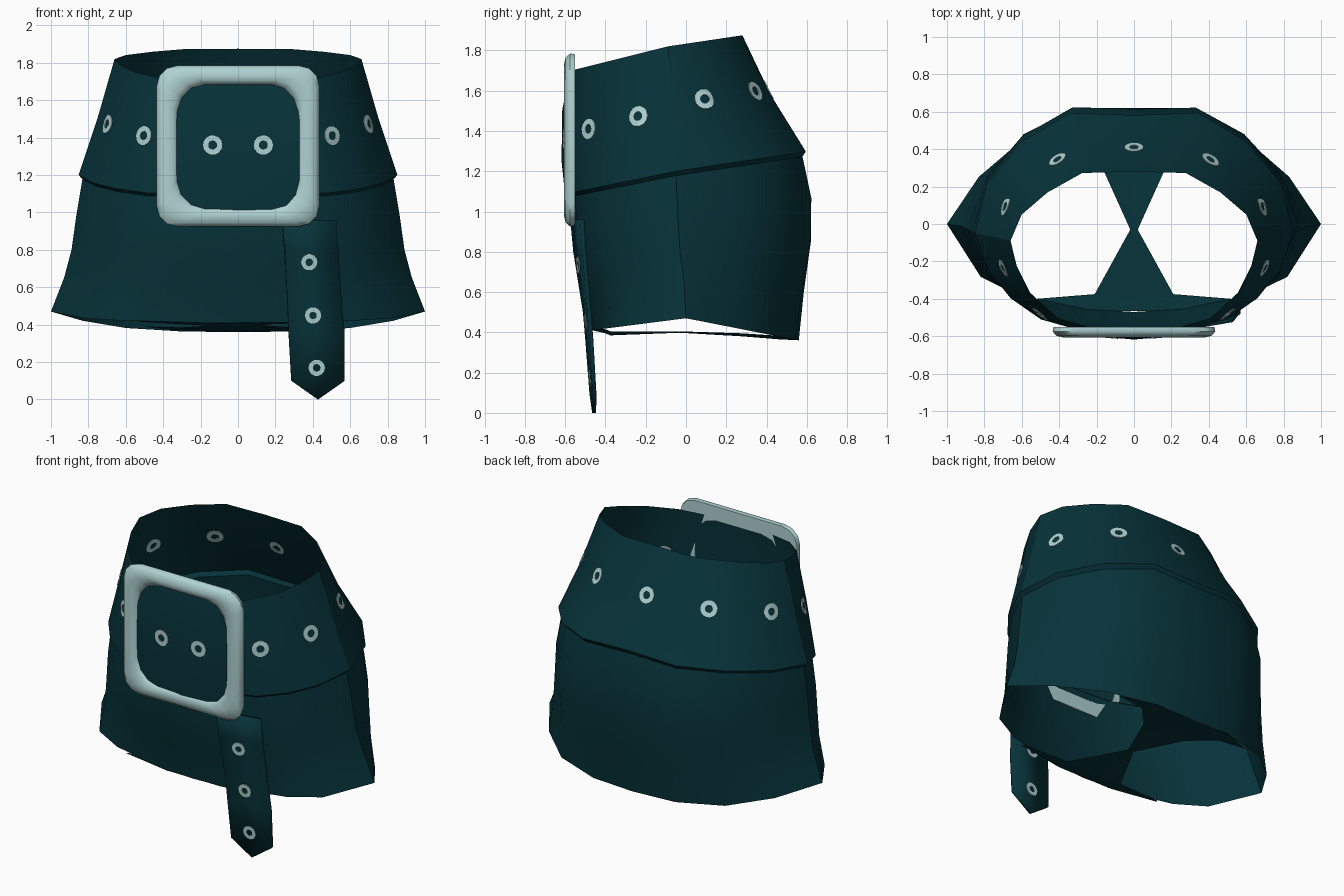
import bpy, bmesh, math
from mathutils import Vector
from mathutils.bvhtree import BVHTree

cube = bpy.data.objects.get("Cube")
if cube:
    bpy.data.objects.remove(cube, do_unlink=True)


def make_material(name, rgb):
    mat = bpy.data.materials.new(name)
    mat.use_nodes = True
    mat.diffuse_color = (*rgb, 1)
    mat.node_tree.nodes["Principled BSDF"].inputs["Base Color"].default_value = (*rgb, 1)
    return mat


teal = make_material("dark teal cloth", (0.002, 0.033, 0.042))
metal = make_material("pale metal", (0.43, 0.64, 0.64))


def make_object(name, verts, faces, mat, angle=32):
    mesh = bpy.data.meshes.new(name)
    mesh.from_pydata(verts, [], faces)
    mesh.materials.append(mat)
    obj = bpy.data.objects.new(name, mesh)
    bpy.context.collection.objects.link(obj)
    bpy.ops.object.select_all(action="DESELECT")
    obj.select_set(True)
    bpy.context.view_layer.objects.active = obj
    bpy.ops.object.shade_smooth_by_angle(angle=math.radians(angle))
    return obj


def loft(rings, close=False):
    """Quads between closed rings of equal length, listed from bottom to top."""
    n = len(rings[0])
    verts = [v for ring in rings for v in ring]
    faces = []
    for r in range(len(rings) if close else len(rings) - 1):
        a, b = r * n, (r + 1) % len(rings) * n
        faces += [(a + i, a + (i + 1) % n, b + (i + 1) % n, b + i) for i in range(n)]
    return verts, faces


def ladder(count, width=2):
    """Quads of a grid with the given number of rows and columns."""
    return [(r * width + c, (r + 1) * width + c, (r + 1) * width + c + 1, r * width + c + 1)
            for r in range(count - 1) for c in range(width - 1)]


# Half outlines from front centre to side and from side to back centre
WAIST_FRONT = [(0, 1), (.35, .97), (.62, .86), (.84, .58), (.95, .28), (1, 0)]
HEM_FRONT = [(0, 1), (.25, .97), (.5, .86), (.62, .81), (.82, .6), (1, 0)]
WAIST_BACK = [(.91, .38), (.7, .7), (.42, .98), (0, 1)]
HEM_BACK = [(.83, .45), (.6, .8), (.3, .97), (0, 1)]


def skirt_ring(blend, bulge, width, side_y, front_y, back_y, side_z, front_z, back_z):
    half = []
    for top, low, y, z, full in ((WAIST_FRONT, HEM_FRONT, front_y, front_z, 0),
                                 (WAIST_BACK, HEM_BACK, back_y, back_z, bulge)):
        for p, q in zip(top, low):
            u, v = Vector(p).lerp(Vector(q), blend)
            scale = 1 + full * u * v
            half.append((u * width * scale, side_y + v * scale * (y - side_y),
                         side_z + v * (z - side_z)))
    return half + [(-x, y, z) for x, y, z in half[-2:0:-1]]


# Skirt with the wide belt overlapping it as a small step
rings = [skirt_ring(*r) for r in (
    (1, 0, 1, 0, -.47, .56, .47, .41, .36),
    (.82, .04, .93, -.01, -.50, .585, .65, .6, .6),
    (.6, .07, .89, -.03, -.54, .62, .8, .75, .85),
    (.42, .1, .865, -.04, -.56, .615, .98, .93, 1.07),
    (.3, .1, .832, -.05, -.565, .57, 1.178, 1.075, 1.275),
    (.3, .12, .852, -.05, -.585, .582, 1.2, 1.09, 1.3),
    (.15, .05, .752, -.07, -.595, .42, 1.5, 1.4, 1.58),
    (0, 0, .66, -.09, -.57, .28, 1.82, 1.7, 1.875))]
skirt = make_object("skirt_and_belt", *loft(rings), teal)

# Underside: front and back ledges joined by a narrow bridge between the leg openings
rows = [(-.465, .2, .41, .41), (-.42, .53, .42, .4), (-.4, .52, .415, .395),
        (-.375, .21, .405, .385), (-.03, .02, .405, .398), (.28, .16, .395, .38),
        (.43, .3, .385, .368), (.45, .5, .39, .366), (.55, .28, .366, .361)]
verts = [(s * w, y, mid if s == 0 else edge) for y, w, edge, mid in rows for s in (-1, 0, 1)]
make_object("underside_bridge", verts, ladder(len(rows), 3), teal)

# Belt panel filling the buckle, bulging slightly forward
rows = [(1.71, -.572, -.575), (1.5, -.585, -.615), (1.25, -.587, -.618), (.98, -.58, -.59)]
verts = [(x, mid if x == 0 else edge, z) for z, edge, mid in rows for x in (-.34, 0, .34)]
panel = make_object("buckle_panel", verts, ladder(len(rows), 3), teal)

# Hanging belt end with a pointed tip, turned to follow the skirt
rows = [(.96, .235, .525, -.565, -.515), (.8, .25, .535, -.55, -.505),
        (.5, .265, .555, -.502, -.48), (.36, .27, .57, -.49, -.47), (.1, .285, .57, -.47, -.455)]
verts = []
for z, left, right, y_left, y_right in rows:
    verts += [(left, y_left, z), (right, y_right, z)]
verts.append((.427, -.456, 0))
n = len(verts)
strap = make_object("hanging_strap", verts, ladder(len(rows)) + [(n - 3, n - 1, n - 2)], teal)


# Square buckle frame lofted around its puffy cross-section
def rounded_square(half_x, half_z, radius, y, centre_z=1.355):
    ring = []
    for k, (sx, sz) in enumerate(((1, 1), (-1, 1), (-1, -1), (1, -1))):
        for step in range(4):
            a = math.radians(90 * k + 30 * step)
            ring.append((sx * (half_x - radius) + radius * math.cos(a), y,
                         centre_z + sz * (half_z - radius) + radius * math.sin(a)))
    return ring


section = [(.43, .425, .11, -.55), (.435, .43, .11, -.575), (.415, .41, .11, -.598),
           (.38, .375, .12, -.606), (.345, .35, .14, -.6), (.32, .33, .15, -.58),
           (.32, .33, .15, -.55)]
make_object("buckle_frame", *loft([rounded_square(*s) for s in section], close=True), metal, 60)


# Eyelets: thin rings that follow the cloth and show on both sides
def eyelet(name, tree, point, outer=.052, inner=.024, lift=.0045, steps=14):
    centre, normal, _, _ = tree.find_nearest(Vector(point))
    across = Vector((0, 0, 1)).cross(normal).normalized()
    up = normal.cross(across)
    loops = []
    for radius, side in ((outer, -1), (outer, 1), (inner, 1), (inner, -1)):
        loop = []
        for i in range(steps):
            a = math.tau * i / steps
            spot = centre + radius * (math.cos(a) * across + math.sin(a) * up)
            hit, _, _, _ = tree.find_nearest(spot)
            loop.append(hit + normal * lift * side)
        loops.append(loop)
    make_object(name, *loft(loops, close=True), metal, 30)


def surface_tree(obj):
    bm = bmesh.new()
    bm.from_mesh(obj.data)
    tree = BVHTree.FromBMesh(bm)
    bm.free()
    return tree


belt_tree, panel_tree, strap_tree = (surface_tree(o) for o in (skirt, panel, strap))
spots = [(.5, -.48, 1.41), (.69, -.235, 1.47), (.68, .09, 1.555), (.4, .33, 1.59)]
for side, s in (("left", 1), ("right", -1)):
    eyelet(f"panel_eyelet_{side}", panel_tree, (s * .135, -.605, 1.36))
    for i, (x, y, z) in enumerate(spots):
        eyelet(f"belt_eyelet_{side}_{i + 1}", belt_tree, (s * x, y, z))
eyelet("belt_eyelet_back", belt_tree, (0, .4, 1.6))
for i, (x, y, z) in enumerate(((.38, -.53, .735), (.4, -.49, .45), (.42, -.468, .17))):
    eyelet(f"strap_eyelet_{i + 1}", strap_tree, (x, y, z), .044, .02, .014)

# Give the strap its thickness
thick = strap.modifiers.new("thickness", "SOLIDIFY")
thick.thickness = .02
thick.offset = 0
